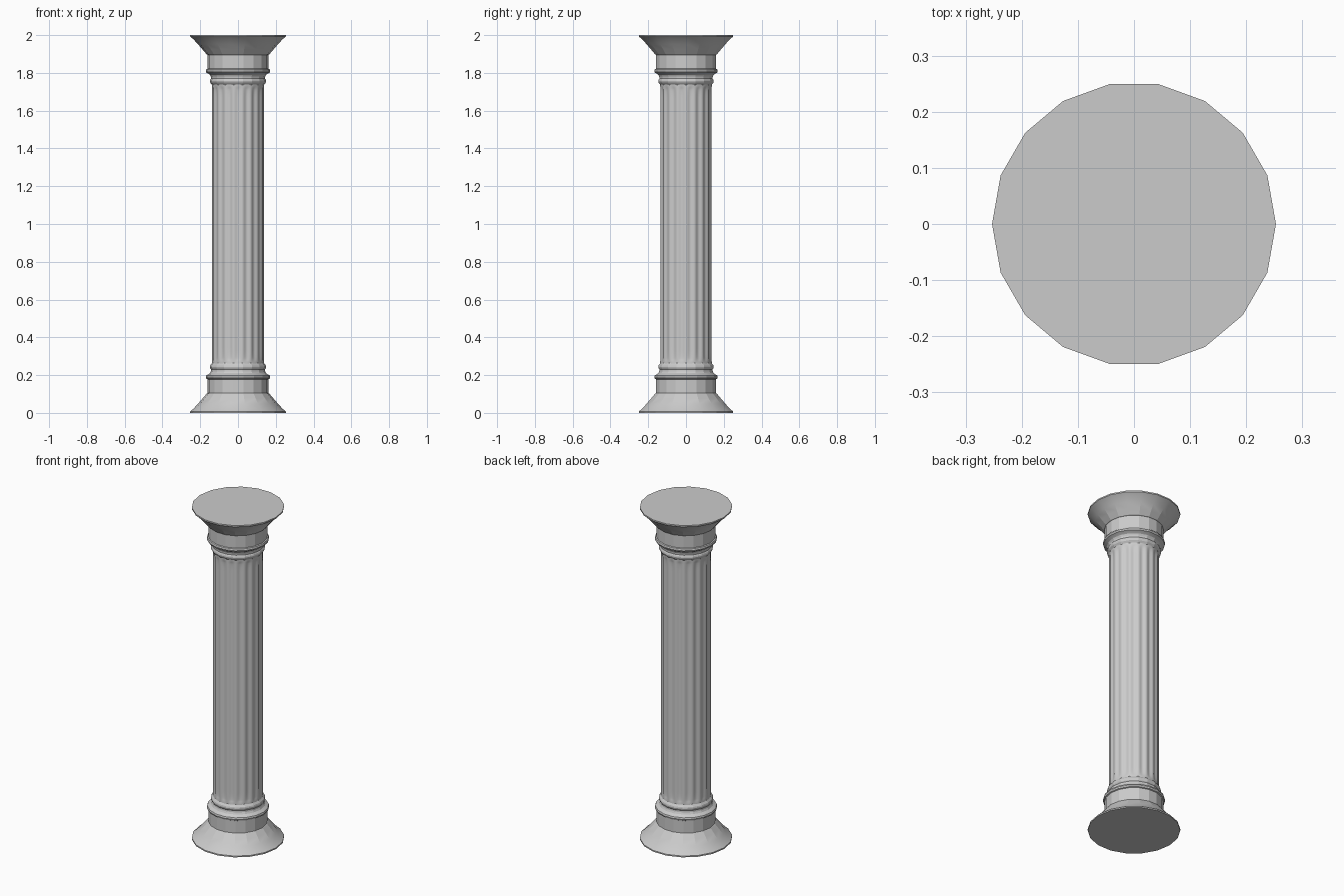
import bpy, bmesh, math

if "Cube" in bpy.data.objects:
    bpy.data.objects.remove(bpy.data.objects["Cube"])

SIDES = 18


def lathe(name, rings, steps, radius, cap_first=False, cap_last=False, angle=30):
    """Skin stacked rings; radius(ring_index, theta) gives each vertex's distance."""
    bm = bmesh.new()
    loops = []
    for i, z in enumerate(rings):
        loop = []
        for k in range(steps):
            t = 2 * math.pi * k / steps
            r = radius(i, t)
            loop.append(bm.verts.new((r * math.cos(t), r * math.sin(t), z)))
        loops.append(loop)
    for a, b in zip(loops, loops[1:]):
        for k in range(steps):
            n = (k + 1) % steps
            bm.faces.new((a[k], a[n], b[n], b[k]))
    if cap_first:
        bm.faces.new(loops[0])
    if cap_last:
        bm.faces.new(loops[-1])
    bmesh.ops.recalc_face_normals(bm, faces=bm.faces)
    mesh = bpy.data.meshes.new(name)
    bm.to_mesh(mesh)
    bm.free()
    ob = bpy.data.objects.new(name, mesh)
    bpy.context.collection.objects.link(ob)
    bpy.ops.object.select_all(action='DESELECT')
    ob.select_set(True)
    bpy.context.view_layer.objects.active = ob
    bpy.ops.object.shade_smooth_by_angle(angle=math.radians(angle))
    return ob


# Foot profile (radius, height): flared foot, plain neck, large and small rings
foot = [(0.253, 0.0), (0.253, 0.008), (0.238, 0.020), (0.212, 0.048),
        (0.188, 0.076), (0.166, 0.102), (0.162, 0.104), (0.162, 0.178),
        (0.168, 0.181), (0.171, 0.190), (0.168, 0.199), (0.158, 0.204),
        (0.149, 0.210), (0.144, 0.220), (0.143, 0.230), (0.147, 0.236),
        (0.149, 0.244), (0.147, 0.252), (0.142, 0.258), (0.137, 0.265),
        (0.130, 0.268)]

# Base, and the same profile turned over for the capital
lathe("base", [z for _, z in foot], SIDES, lambda i, t: foot[i][0],
      cap_first=True, cap_last=True, angle=15)
lathe("capital", [2 - z for _, z in foot], SIDES, lambda i, t: foot[i][0],
      cap_first=True, cap_last=True, angle=15)

# Fluted shaft: shallow grooves with rounded ends near the rings
lower = [0.255, 0.27, 0.28, 0.29, 0.30, 0.315, 0.33, 0.35, 0.38]
levels = lower + [1.0] + [2 - z for z in reversed(lower)]


def shaft_radius(i, t):
    z = min(levels[i], 2 - levels[i])
    fade = min(1, max(0, (z - 0.27) / 0.06))
    fade = math.sqrt(1 - (1 - fade) ** 2)
    groove = 0.5 + 0.5 * math.cos(SIDES * t + math.pi)
    return 0.137 - 0.007 * fade * groove


lathe("fluted_shaft", levels, SIDES * 8, shaft_radius,
      cap_first=True, cap_last=True, angle=35)
